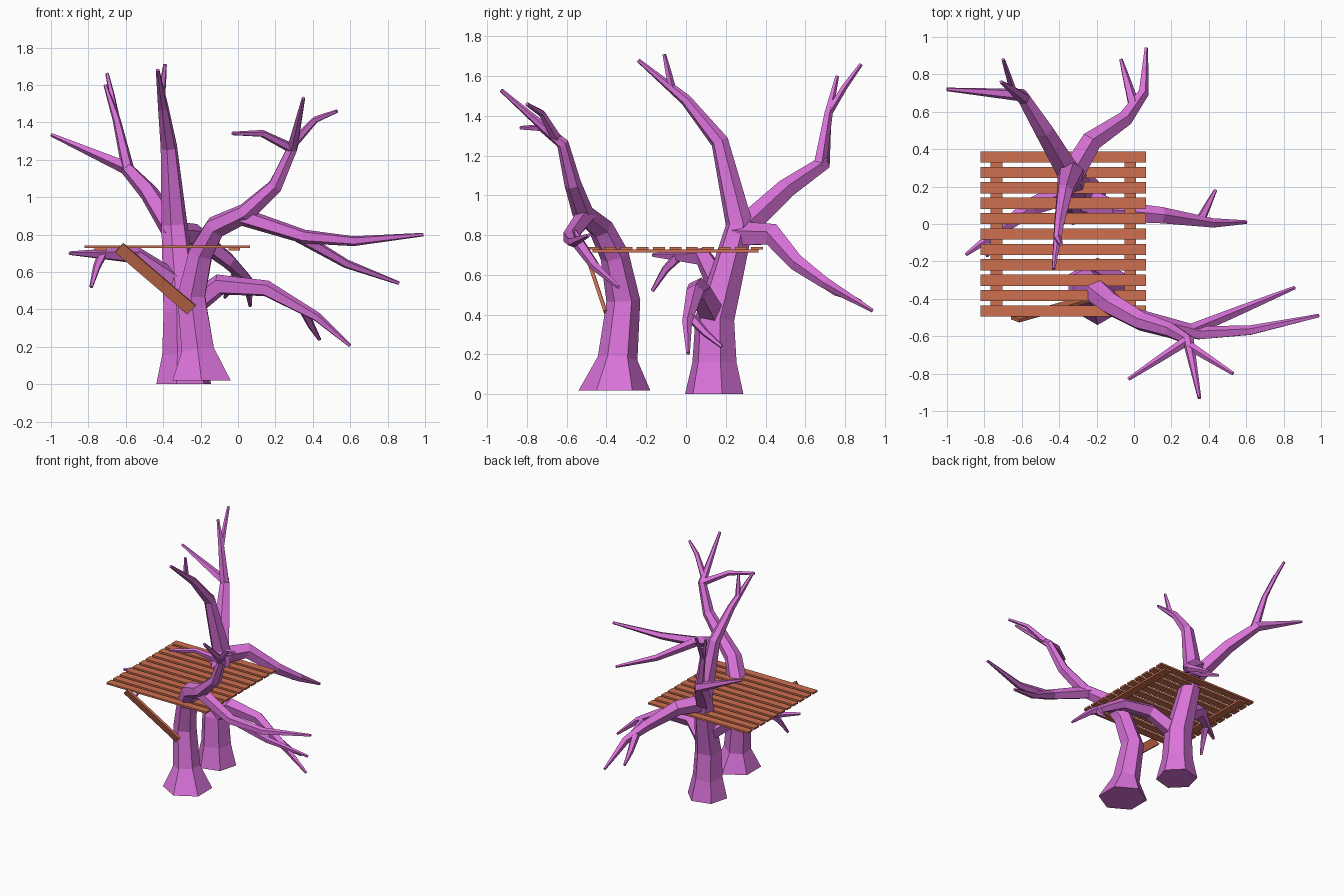
import bpy, bmesh, math
from mathutils import Vector, Matrix

if "Cube" in bpy.data.objects:
    bpy.data.objects.remove(bpy.data.objects["Cube"])

def material(name, col):
    m = bpy.data.materials.new(name)
    m.diffuse_color = (*col, 1)
    m.use_nodes = True
    m.node_tree.nodes["Principled BSDF"].inputs["Base Color"].default_value = m.diffuse_color
    return m

BARK = material("bark", (0.7, 0.17, 0.7))
WOOD = material("planks", (0.62, 0.16, 0.08))
TIP = 0.01

def finish(bm, name, mat):
    bmesh.ops.recalc_face_normals(bm, faces=bm.faces)
    me = bpy.data.meshes.new(name)
    bm.to_mesh(me)
    bm.free()
    me.materials.append(mat)
    bpy.context.collection.objects.link(bpy.data.objects.new(name, me))

def tapers(pts, start, power=1.0):
    """Radii shrinking with length from start to the tip radius."""
    run = [0]
    for a, b in zip(pts, pts[1:]):
        run.append(run[-1] + (b - a).length)
    return [start + (TIP - start) * (s / run[-1]) ** power for s in run]

def tube(bm, pts, radii, sides, twist=0, first=None):
    """Faceted tube along a bent path."""
    segs = [(b - a).normalized() for a, b in zip(pts, pts[1:])]
    tans = [first or segs[0]] + [(a + b).normalized() for a, b in zip(segs, segs[1:])] + [segs[-1]]
    u = Vector((0, 1, 0)) if abs(tans[0].y) < 0.8 else Vector((0, 0, 1))
    rings = []
    for p, t, r in zip(pts, tans, radii):
        u = (u - t * u.dot(t)).normalized()
        v = t.cross(u)
        angles = [twist + math.tau * i / sides for i in range(sides)]
        rings.append([bm.verts.new(p + r * (u * math.cos(a) + v * math.sin(a))) for a in angles])
    for a, b in zip(rings, rings[1:]):
        for i in range(sides):
            j = (i + 1) % sides
            bm.faces.new((a[i], a[j], b[j], b[i]))
    bm.faces.new(rings[0])
    bm.faces.new(rings[-1])
    return pts, radii

def trunk(bm, foot_radius, waist, twist, *path):
    """Six-sided trunk with a flat flared foot."""
    pts = [Vector(p) for p in path]
    pts.insert(1, pts[0].lerp(pts[1], 0.16 / (pts[1].z - pts[0].z)))
    radii = [foot_radius] + tapers(pts[1:], waist)
    return tube(bm, pts, radii, 6, twist, Vector((0, 0, 1)))

def branch(bm, parent, where, *path):
    """Limb leaving its parent at a fractional path index, inheriting the girth."""
    pts, radii = parent
    i, f = int(where), where % 1
    start = pts[i].lerp(pts[i + 1], f)
    girth = radii[i] + (radii[i + 1] - radii[i]) * f
    line = [start] + [Vector(p) for p in path]
    return tube(bm, line, tapers(line, min(0.9 * girth, 0.07), 1.25), 5)

def twig(bm, parent, where, tip, lift=0.04):
    """Short limb whose middle bows up (or sags) by lift."""
    pts, _ = parent
    i = int(where)
    mid = (pts[i].lerp(pts[i + 1], where % 1) + Vector(tip)) / 2
    return branch(bm, parent, where, mid + Vector((0, 0, lift)), tip)

# Front tree: trunk sweeping right, one long side arm, forked top
bm = bmesh.new()
t = trunk(bm, .18, .1, 0, (-.195, -.36, .02), (-.25, -.315, .47), (-.2, -.36, .7), (-.12, -.43, .84),
          (.04, -.52, .915), (.2, -.57, 1.06), (.29, -.62, 1.26), (.35, -.93, 1.53))
arm = branch(bm, t, 4.8, (.35, -.585, .79), (.62, -.57, .765), (.99, -.49, .8))
twig(bm, arm, .85, (.86, -.34, .54), -.03)
twig(bm, t, 7, (-.03, -.83, 1.34))
twig(bm, t, 7.1, (.53, -.8, 1.46))
finish(bm, "front_tree", BARK)

# Back tree: upright trunk, two high limbs and two low limbs
bm = bmesh.new()
t = trunk(bm, .152, .115, -math.pi / 12, (-.29, .142, 0), (-.3, .145, .38), (-.34, .27, .85),
          (-.37, .17, 1.27), (-.4, 0, 1.48), (-.43, -.24, 1.68))
twig(bm, t, 5.3, (-.39, -.11, 1.71), 0)
left = branch(bm, t, 2.9, (-.48, .5, 1.03), (-.6, .69, 1.16), (-1, .72, 1.335))
fork = twig(bm, left, 1.9, (-.71, .76, 1.6))
twig(bm, fork, 1, (-.7, .88, 1.66), .01)
rear = branch(bm, t, 2.9, (-.23, .44, .8), (-.05, .56, .66), (.05, .7, .56), (.065, .94, .42))
twig(bm, rear, 2.5, (-.07, .88, .465), -.02)
low = branch(bm, t, 2, (-.1, .065, .53), (.15, .045, .51), (.42, .005, .36), (.6, .01, .205))
twig(bm, low, 2.75, (.435, .18, .24), -.01)
stub = branch(bm, t, 2.3, (-.55, .09, .69), (-.9, -.165, .7))
twig(bm, stub, 1.5, (-.785, -.17, .52), .02)
finish(bm, "back_tree", BARK)

def box(bm, size, loc, rot=Matrix.Identity(4)):
    bmesh.ops.create_cube(bm, size=1, matrix=Matrix.Translation(loc) @ rot @ Matrix.Diagonal((*size, 1)))

# Deck slats
bm = bmesh.new()
for i in range(11):
    box(bm, (.885, .06, .014), (-.378, .358 - .0823 * i, .735))
finish(bm, "deck_slats", WOOD)

# Bearers beneath the deck
bm = bmesh.new()
for x in (-.735, -.02):
    box(bm, (.062, .835, .014), (x, -.053, .721))
finish(bm, "deck_bearers", WOOD)

# Diagonal brace from deck edge down to the front trunk
a, b = Vector((-.635, -.51, .73)), Vector((-.25, -.4, .4))
d = (b - a).normalized()
n = d.cross(Vector((0, -.35, 1))).normalized()
rot = Matrix((d, n.cross(d), n)).transposed().to_4x4()
bm = bmesh.new()
box(bm, ((b - a).length, .064, .018), (a + b) / 2, rot)
finish(bm, "diagonal_brace", WOOD)
